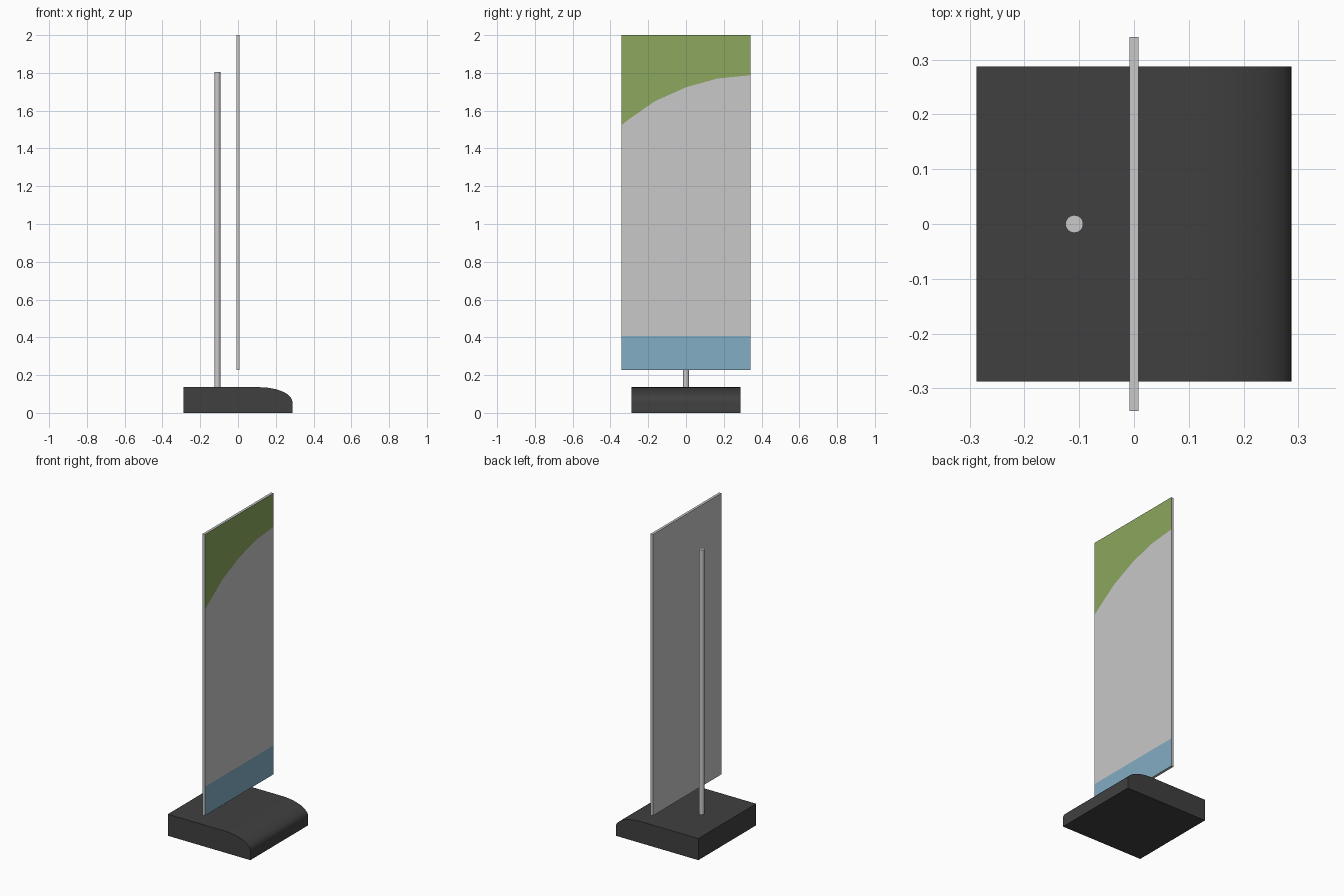
import bpy, bmesh, math

if "Cube" in bpy.data.objects:
    bpy.data.objects.remove(bpy.data.objects["Cube"])


def material(name, rgb):
    m = bpy.data.materials.new(name)
    m.diffuse_color = (*rgb, 1)
    m.use_nodes = True
    m.node_tree.nodes["Principled BSDF"].inputs["Base Color"].default_value = m.diffuse_color
    return m


GREY = material("light grey", (0.58, 0.58, 0.58))
GREEN = material("leaf green", (0.262, 0.385, 0.109))
BLUE = material("soft blue", (0.223, 0.418, 0.546))
DARK = material("charcoal", (0.051, 0.051, 0.051))


def finish(name, bm, mats):
    bmesh.ops.recalc_face_normals(bm, faces=bm.faces[:])
    mesh = bpy.data.meshes.new(name)
    bm.to_mesh(mesh)
    bm.free()
    for m in mats:
        mesh.materials.append(m)
    ob = bpy.data.objects.new(name, mesh)
    bpy.context.collection.objects.link(ob)
    return ob


def smooth(ob):
    bpy.ops.object.select_all(action='DESELECT')
    ob.select_set(True)
    bpy.context.view_layer.objects.active = ob
    bpy.ops.object.shade_smooth_by_angle(angle=math.radians(30))


def extrude(bm, faces, vec):
    ret = bmesh.ops.extrude_face_region(bm, geom=faces, use_keep_orig=True)
    moved = [v for v in ret["geom"] if isinstance(v, bmesh.types.BMVert)]
    bmesh.ops.translate(bm, verts=moved, vec=vec)


# base: side profile with a rounded nose, extruded across y
H = 0.288
profile = [(-H, 0), (H, 0)]
for i in range(13):
    a = math.pi / 2 * i / 12
    profile.append((0.11 + 0.178 * math.cos(a), 0.057 + 0.079 * math.sin(a)))
profile.append((-H, 0.136))
bm = bmesh.new()
face = bm.faces.new([bm.verts.new((x, -H, z)) for x, z in profile])
extrude(bm, [face], (0, 2 * H, 0))
smooth(finish("base", bm, [DARK]))

# panel: blue band, grey field and green curved top on the display side
T = 0.008
curve = [(-0.342, 1.523), (-0.30, 1.556), (-0.165, 1.65),
         (0, 1.724), (0.165, 1.77), (0.342, 1.788)]
bm = bmesh.new()
columns = [[bm.verts.new((T, y, z)) for z in (0.226, 0.408, zc, 2.0)]
           for y, zc in curve]
faces = []
for left, right in zip(columns, columns[1:]):
    for row, index in enumerate((2, 0, 1)):
        f = bm.faces.new((left[row], right[row], right[row + 1], left[row + 1]))
        f.material_index = index
        faces.append(f)
extrude(bm, faces, (-2 * T, 0, 0))
# edges and back stay grey
for f in bm.faces:
    if any(v.co.x < 0 for v in f.verts):
        f.material_index = 0
finish("display_panel", bm, [GREY, GREEN, BLUE])

# support pole standing behind the panel
bm = bmesh.new()
bmesh.ops.create_cone(bm, cap_ends=True, segments=24,
                      radius1=0.0162, radius2=0.0162, depth=1.67)
bmesh.ops.translate(bm, verts=bm.verts[:], vec=(-0.109, 0, 0.135 + 0.835))
smooth(finish("support_pole", bm, [GREY]))
